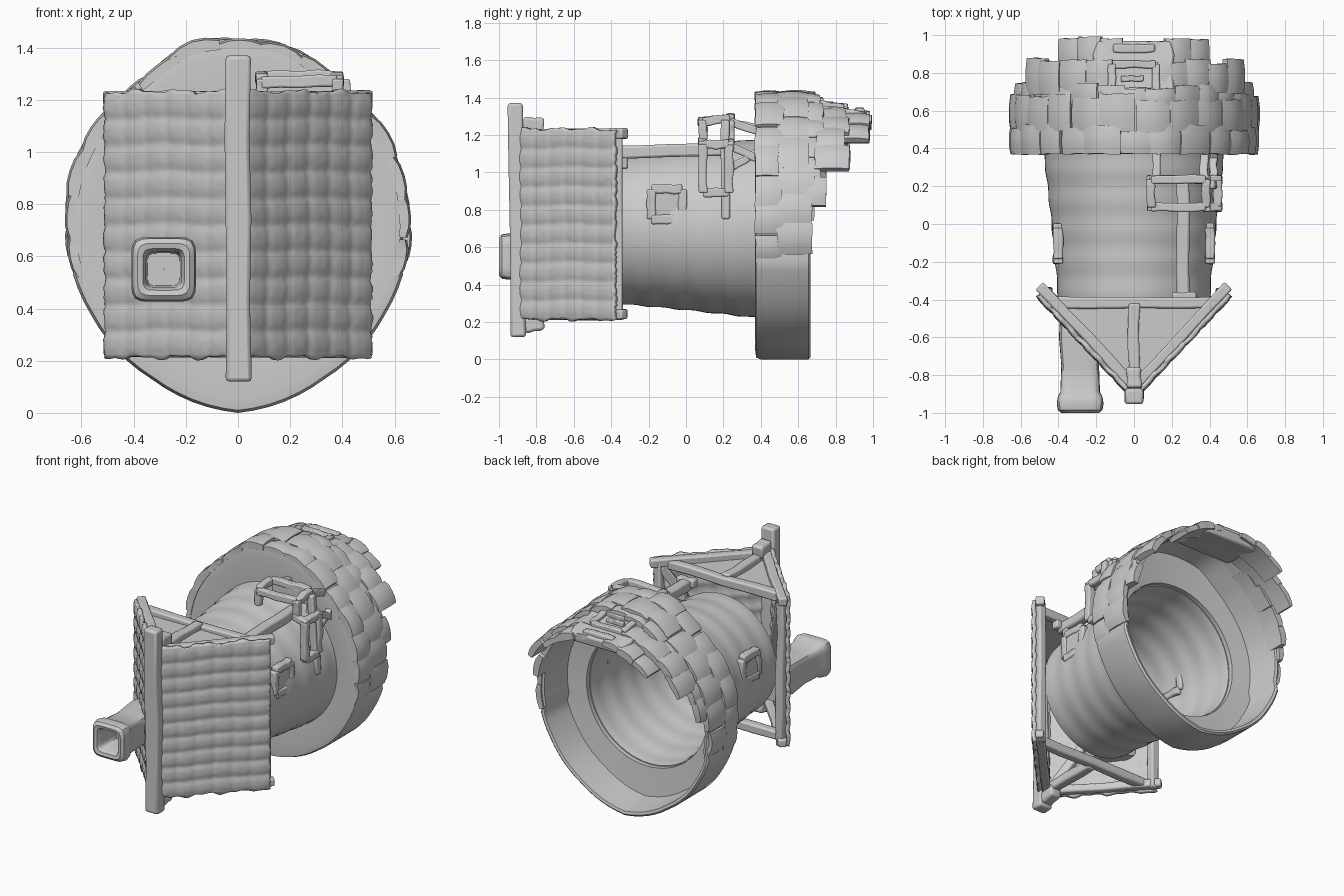
import bpy, bmesh, random
from math import sin, cos, pi, radians
from mathutils import Vector as V

if "Cube" in bpy.data.objects:
    bpy.data.objects.remove(bpy.data.objects["Cube"])

random.seed(4)
J = lambda a: random.uniform(-a, a)


def finish(name, bm, bevel=0.0, angle=35):
    bmesh.ops.recalc_face_normals(bm, faces=bm.faces)
    me = bpy.data.meshes.new(name)
    bm.to_mesh(me)
    bm.free()
    ob = bpy.data.objects.new(name, me)
    bpy.context.collection.objects.link(ob)
    bpy.ops.object.select_all(action='DESELECT')
    ob.select_set(True)
    bpy.context.view_layer.objects.active = ob
    bpy.ops.object.shade_smooth_by_angle(angle=radians(angle))
    if bevel:
        m = ob.modifiers.new("bevel", 'BEVEL')
        m.width, m.segments = bevel, 2
    return ob


def revolve(name, profile, cx, cz, n=64, close=True):
    """Sweep profile(theta) -> [(radius, y)] about the y axis; theta 0 is up."""
    bm = bmesh.new()
    rings = []
    for i in range(n):
        t = 2 * pi * i / n
        rings.append([bm.verts.new((cx + r * sin(t), y, cz + r * cos(t))) for r, y in profile(t)])
    k = len(rings[0])
    for i in range(n):
        a, b = rings[i], rings[(i + 1) % n]
        for j in range(k if close else k - 1):
            bm.faces.new((a[j], a[(j + 1) % k], b[(j + 1) % k], b[j]))
    return finish(name, bm)


def add_beam(bm, a, b, w, h):
    """Rough-hewn square beam from a to b."""
    a, b = V(a), V(b)
    d = (b - a).normalized()
    side = d.cross(V((0, 0, 1)))
    side = side.normalized() if side.length > 0.05 else V((1, 0, 0))
    up = side.cross(d)
    rings = []
    for i in range(5):
        c = a.lerp(b, i / 4) + side * J(.004) + up * J(.004)
        s = 1 + J(.08)
        rings.append([bm.verts.new(c + side * w * s * p / 2 + up * h * s * q / 2)
                      for p, q in ((-1, -1), (1, -1), (1, 1), (-1, 1))])
    for p, q in zip(rings, rings[1:]):
        for j in range(4):
            bm.faces.new((p[j], p[(j + 1) % 4], q[(j + 1) % 4], q[j]))
    bm.faces.new(rings[0])
    bm.faces.new(rings[-1])


def beams(name, segs, w, h=None):
    bm = bmesh.new()
    for a, b in segs:
        add_beam(bm, a, b, w, h or w)
    return finish(name, bm, min(w, h or w) * .18)


def loop(pts):
    return [(pts[i], pts[(i + 1) % len(pts)]) for i in range(len(pts))]


# Softly rippled, flaring barrel with closed front
ys = [-.40 + .79 * i / 28 for i in range(29)]
rad = lambda y: .402 + .078 * ((y + .4) / .79) ** 1.2 + .003 * sin((y + .4) * 2 * pi / .16)
outer = [(rad(y), y) for y in ys]
inner = [(rad(y) - .03, y) for y in reversed(ys)]
revolve("barrel", lambda t: outer + inner, 0, .7)
revolve("barrel_front_wall", lambda t: [(.001, -.39), (.39, -.39), (.39, -.37), (.001, -.37)], 0, .7)

# Collar outline: nearly round, raised crown and pointed bottom
OUT = [(0, .735), (15, .735), (28, .695), (45, .675), (90, .66), (120, .65), (150, .66), (168, .685), (180, .70)]


def outline(t):
    d = abs((t * 180 / pi + 180) % 360 - 180)
    for (a, ra), (b, rb) in zip(OUT, OUT[1:]):
        if d <= b:
            return ra + (rb - ra) * (d - a) / (b - a)
    return .70


def collar(t):
    d = abs((t + pi) % (2 * pi) - pi)
    R = outline(t) - (.025 if d < 1.75 else 0)
    return [(.455, .385), (R - .05, .37), (R - .01, .375), (R, .40), (R, .655), (R - .012, .665),
            (R - .03, .66), (R - .05, .44), (.455, .42)]


revolve("collar", collar, 0, .7, 72)

# Overlapping roof shingles in rows going back: y0, y1, half angle, radius (negative = outline offset), count
rows = [(.37, .51, 106, 0, 15), (.49, .67, 102, 0, 14), (.61, .73, 78, -.02, 13),
        (.69, .86, 60, .672, 10), (.82, .975, 39, .635, 7)]
bm = bmesh.new()
for ri, (y0, y1, half, rd, cnt) in enumerate(rows):
    for k in range(cnt):
        a0 = -half + 2 * half * k / cnt + J(1.5)
        a1 = -half + 2 * half * (k + 1) / cnt + 1 + J(1.5)
        if ri > 2 and abs(a0 + a1) / 2 < 11:
            continue
        e, s, lift = y1 + J(.02), y0 + J(.006) * (ri > 0), J(.009)
        top, bot = [], []
        for i in range(5):
            for j in range(4):
                u, v = i / 4, j / 3
                t = radians(a0 + (a1 - a0) * u)
                base = rd if rd > 0 else outline(t) + rd
                bulge = .012 * sin(pi * u) ** .5 + .009 * sin(pi * v) + lift - .010
                y = s + (e - s) * v + J(.004)
                for lst, r in ((top, base + bulge), (bot, base - .04)):
                    lst.append(bm.verts.new((r * sin(t), y, .7 + r * cos(t))))
        for i in range(4):
            for j in range(3):
                q = [i * 4 + j, i * 4 + j + 1, i * 4 + j + 5, i * 4 + j + 4]
                bm.faces.new([top[n] for n in q])
                bm.faces.new([bot[n] for n in reversed(q)])
        rim = [0, 1, 2, 3, 7, 11, 15, 19, 18, 17, 16, 12, 8, 4]
        for p, q in loop(rim):
            bm.faces.new((top[p], top[q], bot[q], bot[p]))
finish("roof_shingles", bm, angle=45)

# Roof hatch with raised frame and handle
beams("hatch_plate", [((0, .66, 1.33), (0, .965, 1.285))], .42, .07)
beams("hatch_frame", loop([(-.115, .70, 1.365), (.115, .70, 1.365), (.115, .845, 1.345), (-.115, .845, 1.345)]), .04)
beams("hatch_border", [((-.19, .68, 1.37), (.19, .68, 1.37)), ((-.11, .93, 1.32), (.11, .93, 1.32))], .045)
beams("hatch_handle", [((-.07, .77, 1.36), (.05, .77, 1.36))], .03)

# Woven panels meeting at the front ridge, with their timber frames
for sx, side in ((1, "right"), (-1, "left")):
    A, B = V((.02 * sx, -.885, 0)), V((.50 * sx, -.375, 0))
    nrm = V((.725 * sx, -.69, 0))
    NU, NV = 48, 80
    bm = bmesh.new()
    grid = []
    for i in range(NU + 1):
        col = []
        for j in range(NV + 1):
            u, v = i / NU, j / NV
            # wide raised bands with narrow grooves in both directions
            row = 1 - abs(cos(pi * (v * 10 + .04 * sin(u * 9)))) ** 4
            slat = 1 - abs(cos(pi * (u * 6 + .05 * sin(v * 11)))) ** 6
            p = A.lerp(B, u + (J(.008) if i == NU else 0)) + nrm * (.007 * row + .005 * slat + J(.001))
            wob = .008 * sin(u * 19) + .005 * sin(u * 43)
            p.z = .215 + 1.015 * v + (wob if j in (0, NV) else 0)
            col.append(bm.verts.new(p))
        grid.append(col)
    for i in range(NU):
        for j in range(NV):
            bm.faces.new((grid[i][j], grid[i + 1][j], grid[i + 1][j + 1], grid[i][j + 1]))
    ob = finish(side + "_woven_panel", bm)
    m = ob.modifiers.new("thickness", 'SOLIDIFY')
    m.thickness, m.offset = .025, 0
    P = lambda u, z: A.lerp(B, u) - nrm * .033 + V((0, 0, z))
    beams(side + "_panel_frame", [(P(0, 1.205), P(1.05, 1.205)), (P(0, .24), P(1.05, .24)),
                                  (P(.97, .21), P(.97, 1.22)), (P(.06, .26), P(.95, 1.18))], .055)

# Ridge post, cross bars and top deck of the wedge
beams("ridge_post", [((0, -.895, .12), (0, -.91, 1.37))], .095, .08)
beams("wedge_bars", [((-.47, -.415, z), (.47, -.415, z)) for z in (.25, 1.19)] +
      [((0, -.42, z), (0, -.87, z)) for z in (.24, 1.20)], .06)
beams("ridge_brackets", [((0, -.87, 1.26), (0, -.76, 1.25)), ((0, -.87, .18), (0, -.76, .20))], .08)
bm = bmesh.new()
for z in (1.17, 1.19):
    bm.faces.new([bm.verts.new(p) for p in ((-.46, -.41, z), (.46, -.41, z), (0, -.87, z))])
finish("wedge_deck", bm)


# Square spout poking out of the left panel
def spout(t):
    k = 1 / (abs(sin(t)) ** 6 + abs(cos(t)) ** 6) ** (1 / 6)
    prof = [(.001, -.45), (.105, -.45), (.112, -.6), (.10, -.75), (.105, -.89), (.118, -.915), (.124, -.95),
            (.118, -.985), (.10, -1.0), (.08, -.995), (.068, -.97), (.062, -.82), (.001, -.82)]
    return [(r * k, y) for r, y in prof]


revolve("spout", spout, -.285, .55, 40, False)

# Square side windows
for sx, side in ((1, "right"), (-1, "left")):
    x = .403 * sx
    beams(side + "_window_frame", loop([(x, -.185, .75), (x, -.02, .75), (x, -.02, .91), (x, -.185, .91)]), .05)
    beams(side + "_window_pane", [((x, -.10, .75), (x, -.10, .91))], .03, .15)

# Long beam along the barrel top
beams("top_beam", [((.26, -.40, 1.11), (.26, .24, 1.12))], .07)
beams("top_beam_feet", [((.26, -.34, 1.02), (.26, -.34, 1.14)), ((.20, -.39, 1.12), (.33, -.39, 1.12))], .055)

# Frame platform on the upper right of the barrel
beams("upper_rail", loop([(.09, .09, 1.27), (.38, .09, 1.27), (.38, .235, 1.29), (.09, .235, 1.29)]) +
      [((x, y, 1.17), (x, y, 1.28)) for x in (.09, .38) for y in (.09, .235)], .045)
beams("upper_rail_plank", [((.08, .235, 1.24), (.39, .235, 1.24))], .045, .09)
beams("side_rail", loop([(.44, .09, .89), (.44, .23, .89), (.44, .23, 1.15), (.44, .09, 1.15)]) +
      [((.44, .21, .75), (.41, .21, 1.28)), ((.36, .09, 1.17), (.46, .09, 1.14)),
       ((.36, .235, 1.17), (.46, .235, 1.14))], .048)
beams("rail_braces", [((.12, .235, 1.26), (.12, .39, 1.24)), ((.37, .235, 1.27), (.37, .39, 1.22)),
                      ((.42, .23, 1.14), (.42, .39, 1.07)), ((.42, .23, 1.02), (.42, .39, 1.11))], .042)
